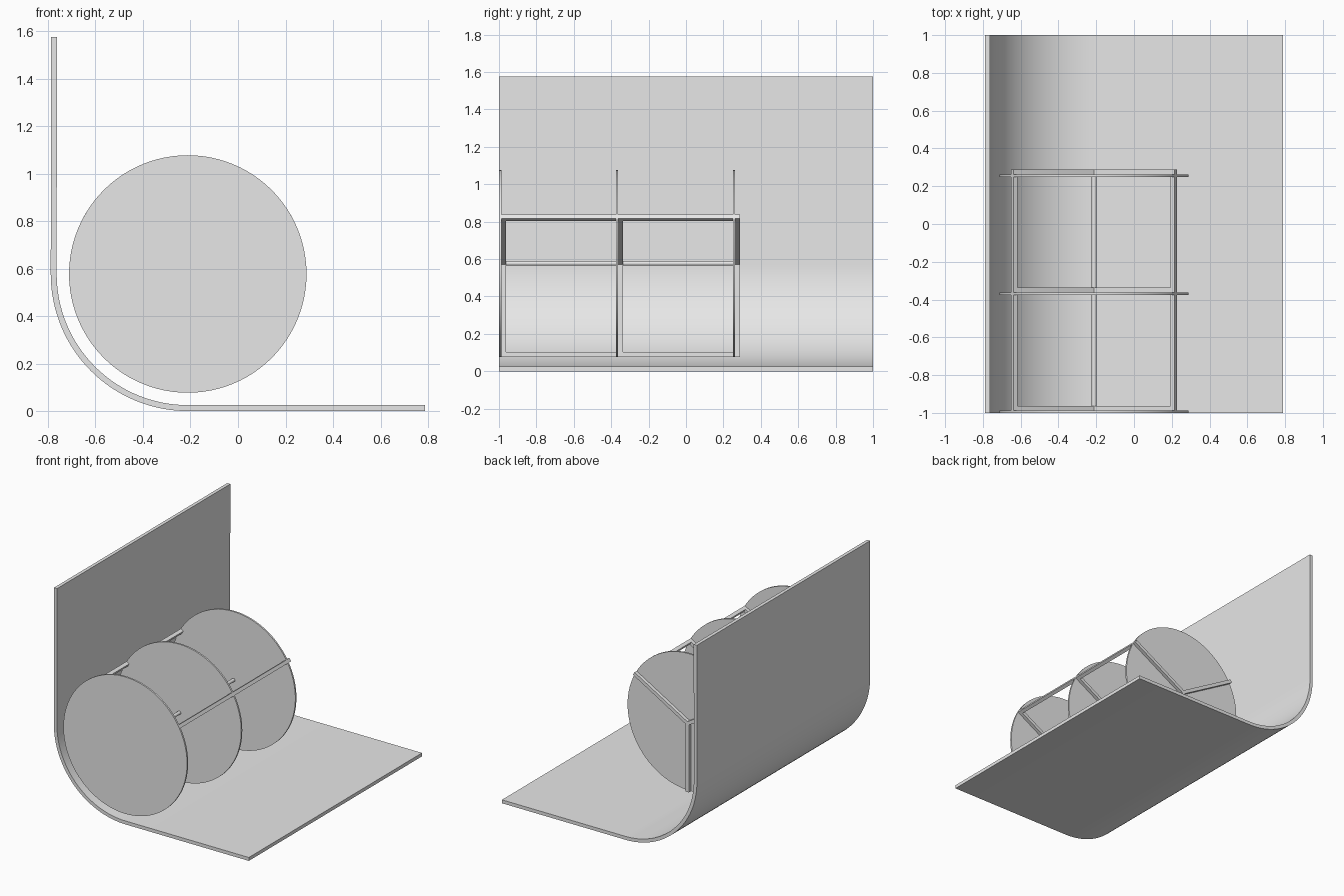
import bpy, bmesh, math
from mathutils import Matrix, Vector

cube = bpy.data.objects.get("Cube")
if cube:
    bpy.data.objects.remove(cube, do_unlink=True)

CX, CZ = -0.2115, 0.577     # shared centre of the drum and the bend
RADIUS, BAR, DISC = 0.5, 0.025, 0.0125
HALF, TOP = 0.7875, 1.575   # sheet half width and height
DISC_Y = (-1.0, -0.375, 0.25)
BACK = DISC_Y[-1] + DISC + BAR

grey = bpy.data.materials.new("light_grey")
grey.use_nodes = True
grey.diffuse_color = (0.8, 0.8, 0.8, 1)
grey.node_tree.nodes["Principled BSDF"].inputs["Base Color"].default_value = (0.8, 0.8, 0.8, 1)


def finish(name, bm):
    bmesh.ops.recalc_face_normals(bm, faces=bm.faces)
    mesh = bpy.data.meshes.new(name)
    bm.to_mesh(mesh)
    bm.free()
    mesh.materials.append(grey)
    ob = bpy.data.objects.new(name, mesh)
    bpy.context.collection.objects.link(ob)
    bpy.ops.object.select_all(action='DESELECT')
    ob.select_set(True)
    bpy.context.view_layer.objects.active = ob
    bpy.ops.object.shade_smooth_by_angle(angle=math.radians(30))
    return ob


def cylinder(name, radius, y0, y1, sides):
    bm = bmesh.new()
    place = Matrix.Translation((CX, (y0 + y1) / 2, CZ)) @ Matrix.Rotation(math.pi / 2, 4, 'X')
    bmesh.ops.create_cone(bm, cap_ends=True, segments=sides, radius1=radius,
                          radius2=radius, depth=y1 - y0, matrix=place)
    return finish(name, bm)


def radial_box(name, angle, r0, r1, y0, y1):
    """Square bar spanning r0..r1 along a direction in the drum's plane."""
    bm = bmesh.new()
    place = (Matrix.Translation((CX, 0, CZ)) @ Matrix.Rotation(-angle, 4, 'Y')
             @ Matrix.Translation(((r0 + r1) / 2, (y0 + y1) / 2, 0))
             @ Matrix.Diagonal((r1 - r0, y1 - y0, BAR, 1)))
    bmesh.ops.create_cube(bm, size=1, matrix=place)
    return finish(name, bm)


# Bent sheet: wall, quarter bend and floor swept along y
def sheet_side(inset, steps=32):
    r = CZ - inset
    arc = [(CX - r * math.cos(a), CZ - r * math.sin(a))
           for a in (math.pi / 2 * i / steps for i in range(steps + 1))]
    return [(-HALF + inset, TOP)] + arc + [(HALF, inset)]


bm = bmesh.new()
profile = sheet_side(0) + sheet_side(BAR)[::-1]
face = bm.faces.new([bm.verts.new((x, -1, z)) for x, z in profile])
swept = bmesh.ops.extrude_face_region(bm, geom=[face])["geom"]
bmesh.ops.translate(bm, vec=Vector((0, 2, 0)),
                    verts=[v for v in swept if isinstance(v, bmesh.types.BMVert)])
finish("bent_sheet", bm)

# Discs with three spokes behind each one
ANGLES = [math.radians(d) for d in (30, 150, 270)]
for i, y in enumerate(DISC_Y, 1):
    cylinder(f"disc_{i}", RADIUS, y, y + DISC, 96)
    for j, a in enumerate(ANGLES, 1):
        radial_box(f"spoke_{i}_{j}", a, 0, RADIUS, y + DISC, y + DISC + BAR)

# Rim rods and central axle joining the discs
for j, a in enumerate(ANGLES, 1):
    radial_box(f"rim_rod_{j}", a, RADIUS - BAR, RADIUS, DISC_Y[0] + DISC, BACK)
cylinder("axle", BAR / 2, DISC_Y[0] + DISC, DISC_Y[-1] + DISC, 24)
